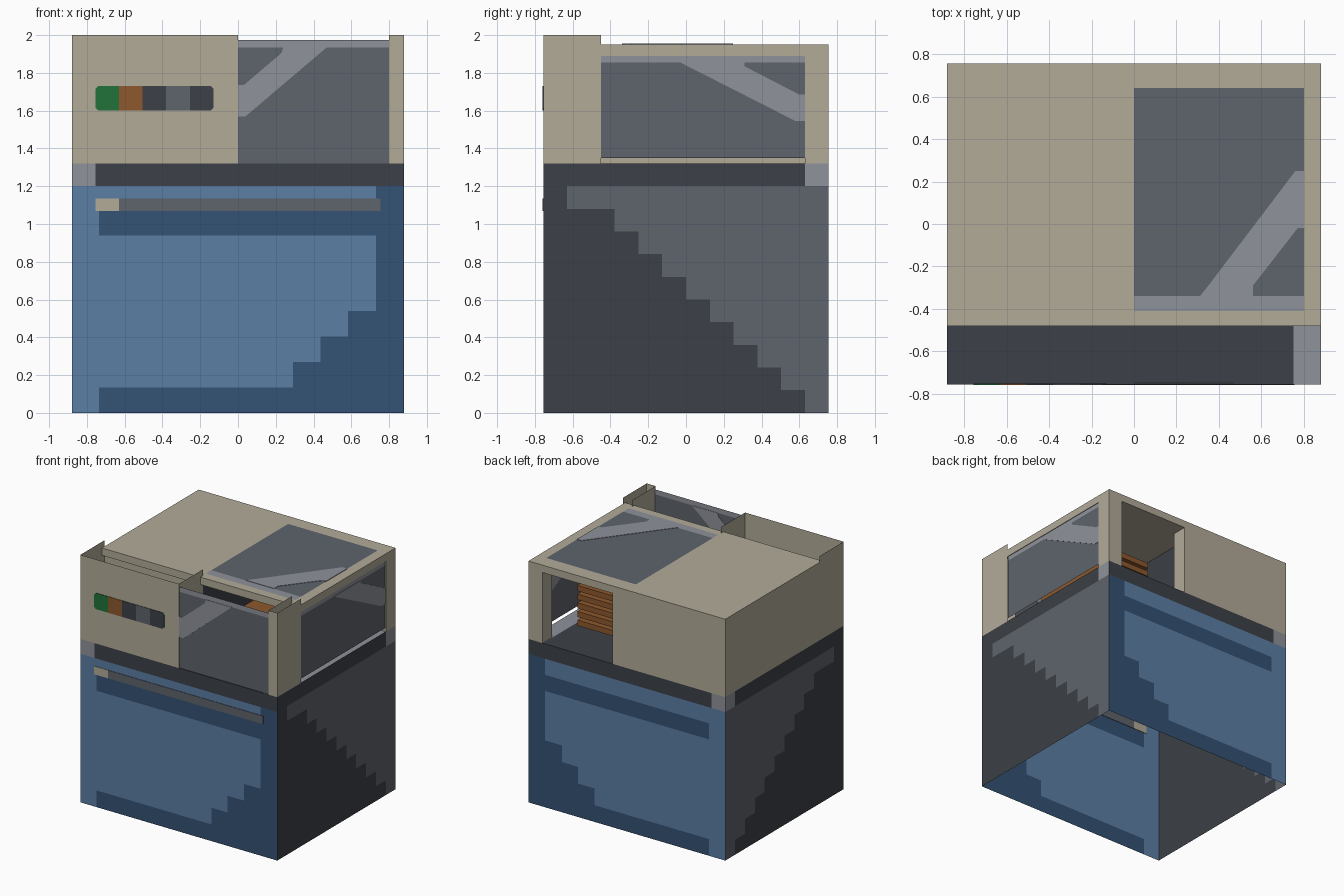
import bpy
import bmesh

cube = bpy.data.objects.get("Cube")
if cube:
    bpy.data.objects.remove(cube, do_unlink=True)


def linear(c):
    c /= 255
    return c / 12.92 if c <= 0.04045 else ((c + 0.055) / 1.055) ** 2.4


def material(name, *rgb):
    mat = bpy.data.materials.new(name)
    mat.use_nodes = True
    colour = [linear(c) for c in rgb] + [1]
    mat.diffuse_color = colour
    mat.node_tree.nodes["Principled BSDF"].inputs["Base Color"].default_value = colour
    return mat


TAN = material("warm tan", 178, 171, 152)
DARK = material("charcoal", 60, 64, 71)
GREY = material("slate grey", 94, 100, 108)
LIGHT = material("light grey", 143, 146, 154)
BLUE = material("light blue", 91, 126, 165)
NAVY = material("dark blue", 52, 82, 115)
GREEN = material("green", 33, 114, 58)
ORANGE = material("wood orange", 140, 88, 45)

X, Y = 0.88, 0.755              # half width and half depth
COUNTER, ROOF, TOP = 1.32, 1.95, 2.0
CEIL = 1.89                     # underside of the roof
STEP = -0.45                    # back of the front counter bay
POST = 0.125                    # wall and post thickness


def finish(name, bm, mats):
    mesh = bpy.data.meshes.new(name)
    bm.to_mesh(mesh)
    bm.free()
    for mat in mats:
        mesh.materials.append(mat)
    obj = bpy.data.objects.new(name, mesh)
    bpy.context.collection.objects.link(obj)
    return obj


# Placement of flat (u, v) drawings at a depth d along the third axis
def on_x(u, v, d):
    return (d, u, v)


def on_y(u, v, d):
    return (u, d, v)


def on_z(u, v, d):
    return (u, v, d)


def sheet(name, us, vs, place, d, mats, rule=None, flip=False):
    """Flat sheet cut along us and vs, each cell coloured by rule."""
    bm = bmesh.new()
    grid = [[bm.verts.new(place(u, v, d)) for v in vs] for u in us]
    for i in range(len(us) - 1):
        for j in range(len(vs) - 1):
            quad = [grid[i][j], grid[i + 1][j], grid[i + 1][j + 1], grid[i][j + 1]]
            face = bm.faces.new(quad[::-1] if flip else quad)
            if rule:
                face.material_index = rule((us[i] + us[i + 1]) / 2, (vs[j] + vs[j + 1]) / 2)
    return finish(name, bm, mats)


def plate(name, pts, place, d, mat, thick=0.008):
    """Thin prism centred on depth d."""
    bm = bmesh.new()
    low = [bm.verts.new(place(u, v, d - thick / 2)) for u, v in pts]
    high = [bm.verts.new(place(u, v, d + thick / 2)) for u, v in pts]
    bm.faces.new(low)
    bm.faces.new(high)
    for i in range(len(pts)):
        k = (i + 1) % len(pts)
        bm.faces.new([low[i], low[k], high[k], high[i]])
    bmesh.ops.recalc_face_normals(bm, faces=bm.faces)
    return finish(name, bm, [mat])


def rect(u0, u1, v0, v1):
    return [(u0, v0), (u1, v0), (u1, v1), (u0, v1)]


def box(name, x0, x1, y0, y1, z0, z1, mat):
    return plate(name, rect(x0, x1, y0, y1), on_z, (z0 + z1) / 2, mat, z1 - z0)


# Counter front and back: blue with a stepped dark border
def blue_rule(x, z):
    if z > 1.2:
        return 3 if x < -0.755 else 2
    stair = 0.73 if z > 0.54 else 0.29 + 0.146 * int((z - 0.135) / 0.135)
    bar = 0.94 < z < 1.07 and x > -0.735
    base = z < 0.135 and x > -0.735
    return 1 if x > stair or bar or base else 0


blue_us = [-X, -0.755, -0.735, 0.29, 0.436, 0.582, 0.73, X]
blue_vs = [0, 0.135, 0.27, 0.405, 0.54, 0.94, 1.07, 1.2, COUNTER]
for name, d in (("counter_front", -Y), ("counter_back", Y)):
    sheet(name, blue_us, blue_vs, on_y, d, [BLUE, NAVY, DARK, LIGHT], blue_rule, d > 0)


# Counter sides: grey staircase on charcoal
def side_rule(y, z):
    if z > 1.2:
        return 2 if y > 0.63 else 0
    row = int(z / 0.12)
    edge = 0.63 - 0.126 * (row if row < 9 else 10)
    return 1 if y > edge else 0


side_us = [-Y] + [0.63 - 0.126 * k for k in range(10, -1, -1)] + [Y]
side_vs = [0.12 * k for k in range(12)]
for name, d in (("counter_left", X), ("counter_right", -X)):
    sheet(name, side_us, side_vs, on_x, d, [DARK, GREY, LIGHT], side_rule, d < 0)

sheet("countertop", [-X, 0.75, X], [-Y, Y], on_z, COUNTER, [DARK, LIGHT],
      lambda x, y: int(x > 0.75))

# Rail on the counter front
plate("front_rail", rect(-0.63, 0.755, 1.07, 1.135), on_y, -Y, GREY)
plate("front_rail_end", rect(-0.755, -0.63, 1.07, 1.135), on_y, -Y, TAN)

# Open-topped front bay
sheet("front_panel", [-X, 0], [COUNTER, TOP], on_y, -Y, [TAN])
sheet("front_post", [0.8, X], [COUNTER, TOP], on_y, -Y, [TAN])
for name, d in (("bay_wall_right", -X), ("bay_wall_middle", 0),
                ("post_inner_wall", 0.8), ("post_outer_wall", X)):
    sheet(name, [-Y, STEP], [COUNTER, TOP], on_x, d, [TAN], flip=d == -X or d == 0.8)

# Coloured menu strip with clipped end corners
for i, mat in enumerate((GREEN, ORANGE, DARK, GREY, DARK)):
    u = -0.755 + 0.125 * i
    w, lo, hi, c = u + 0.125, 1.6, 1.73, 0.015
    pts = rect(u, w, lo, hi)
    if i == 0:
        pts = [(u + c, lo), (w, lo), (w, hi), (u + c, hi), (u, hi - c), (u, lo + c)]
    elif i == 4:
        pts = [(u, lo), (w - c, lo), (w, lo + c), (w, hi - c), (w - c, hi), (u, hi)]
    plate("menu_strip_%d" % (i + 1), pts, on_y, -Y, mat)

# Cabin
box("roof", -X, X, -0.48, Y, CEIL, ROOF, TAN)
box("right_wall", -X, -X + POST, STEP, Y, COUNTER, CEIL, TAN)
box("back_wall", -X + POST, 0.13, Y - POST, Y, COUNTER, CEIL, TAN)
box("back_corner_post", X - POST, X, Y - POST, Y, COUNTER, CEIL, TAN)
sheet("cabin_front_wall", [-X + POST, 0], [COUNTER, CEIL], on_y, STEP, [TAN])
sheet("partition", [STEP, Y - POST], [1.36, CEIL], on_x, 0, [DARK])

# Glass panes with light reflections
sheet("front_glass", [0, 0.8], [COUNTER, 1.935, 1.975], on_y, -Y + 0.006, [GREY, LIGHT],
      lambda x, z: int(z > 1.935))
plate("front_glint", [(0, 1.57), (0.04, 1.57), (0.47, 1.935), (0.24, 1.935),
                      (0.23, 1.905), (0.03, 1.735), (0, 1.735)],
      on_y, -Y + 0.006, LIGHT, 0.006)

sheet("side_glass", [STEP, Y - POST], [1.35, 1.855, CEIL], on_x, X - 0.005, [GREY, LIGHT],
      lambda y, z: int(z > 1.855))
plate("side_glint", [(-0.03, 1.855), (0.58, 1.545), (0.63, 1.545), (0.63, 1.685),
                     (0.6, 1.685), (0.31, 1.835), (0.31, 1.855)],
      on_x, X - 0.005, LIGHT, 0.006)

sheet("roof_glass", [0, 0.8], [-0.41, -0.34, 0.64], on_z, ROOF + 0.002, [GREY, LIGHT],
      lambda x, y: int(y < -0.34))
plate("roof_glint", [(0.31, -0.34), (0.56, -0.34), (0.56, -0.29), (0.77, -0.02),
                     (0.8, -0.02), (0.8, 0.25), (0.76, 0.25), (0.35, -0.29)],
      on_z, ROOF + 0.002, LIGHT, 0.006)

# Wooden rack inside the cabin
for i in range(5):
    z = 1.36 + 0.07 * i
    box("rack_board_%d" % (i + 1), 0.22, 0.67, -0.3, 0.43, z, z + 0.045, ORANGE)
box("rack_core", 0.27, 0.62, -0.25, 0.38, 1.36, 1.66, ORANGE)
